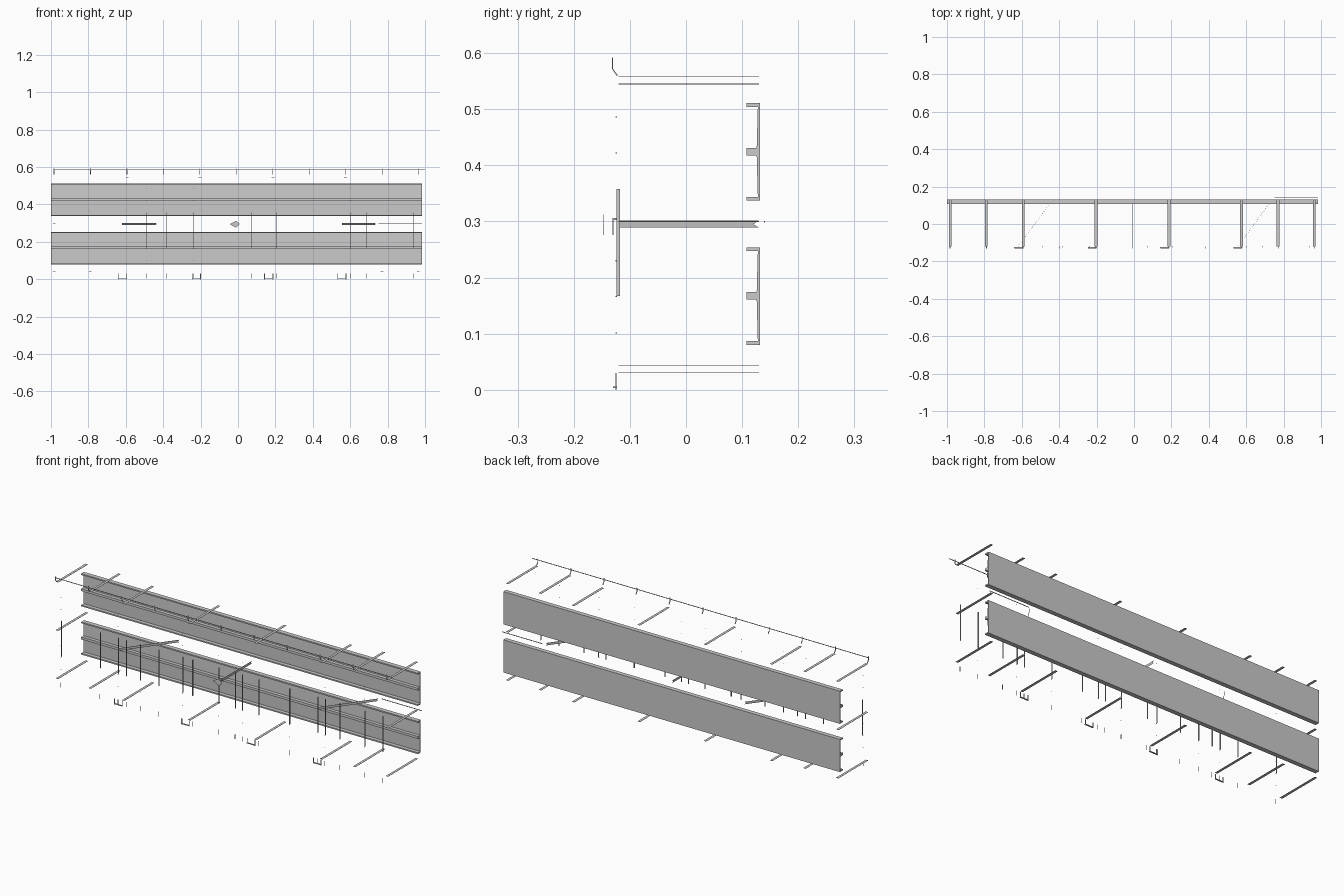
import bpy, bmesh
from mathutils import Vector


def make(name, bm):
    bmesh.ops.recalc_face_normals(bm, faces=bm.faces)
    me = bpy.data.meshes.new(name)
    bm.to_mesh(me)
    bm.free()
    ob = bpy.data.objects.new(name, me)
    bpy.context.collection.objects.link(ob)
    return ob


def prism(name, outline, direction):
    bm = bmesh.new()
    f = bm.faces.new([bm.verts.new(p) for p in outline])
    r = bmesh.ops.extrude_face_region(bm, geom=[f])
    moved = [v for v in r["geom"] if isinstance(v, bmesh.types.BMVert)]
    bmesh.ops.translate(bm, verts=moved, vec=Vector(direction))
    return make(name, bm)


def boxes(name, spans):
    # each span: x0, x1, y0, y1, z0, z1; all joined in one mesh
    bm = bmesh.new()
    for x0, x1, y0, y1, z0, z1 in spans:
        vs = bmesh.ops.create_cube(bm, size=1)["verts"]
        bmesh.ops.scale(bm, verts=vs, vec=(x1 - x0, y1 - y0, z1 - z0))
        bmesh.ops.translate(bm, verts=vs, vec=((x0 + x1) / 2, (y0 + y1) / 2, (z0 + z1) / 2))
    return make(name, bm)


T = 0.0005  # half thickness of sheet parts

# two long rails with top, middle and bottom lips
for name, z in (("lower_rail", 0.08), ("upper_rail", 0.337)):
    prof = [(0.132, 0), (0.132, 0.174), (0.108, 0.174), (0.108, 0.167),
            (0.128, 0.167), (0.126, 0.094), (0.108, 0.094), (0.108, 0.081),
            (0.126, 0.081), (0.128, 0.007), (0.108, 0.007), (0.108, 0)]
    prism(name, [(-1, y, z + h) for y, h in prof], (1.985, 0, 0))

# flat cross strips above and below the rails
cross_x = [-0.983, -0.79, -0.593, -0.203, 0.187, 0.575, 0.77, 0.963]
for name, z_end, z_mid in (("lower_cross_strip", 0.043, 0.031),
                           ("upper_cross_strip", 0.558, 0.545)):
    spans = []
    for x in cross_x:
        z = z_end if abs(x) > 0.7 else z_mid
        spans.append((x - 0.007, x + 0.007, -0.12, 0.13, z - T, z + T))
    boxes(name, spans)

# middle cross strips at the two ends
boxes("middle_cross_strip", [(x - 0.007, x + 0.007, -0.12, 0.13, 0.3 - T, 0.3 + T)
                             for x in (-0.983, 0.963)])

# upright middle webs: one straight, two diagonal, notched at the back
for name, xa, xb in (("centre_web", -0.01, -0.01), ("left_diagonal_web", -0.62, -0.435),
                     ("right_diagonal_web", 0.555, 0.737)):
    k = (xb - xa) / 0.25
    pts = [(-0.12, 0.289), (0.13, 0.289), (0.12, 0.295), (0.13, 0.302), (-0.12, 0.302)]
    prism(name, [(xa + k * (y + 0.12), y, z) for y, z in pts], (2 * T, 0, 0))

# front handle plate and its short stem
prism("handle_plate", [(-0.045, -0.148, 0.295), (-0.01, -0.148, 0.276),
                       (0.01, -0.148, 0.295), (-0.01, -0.148, 0.312)], (0, 2 * T, 0))
boxes("handle_stem", [(-0.012, -0.008, -0.131, -0.12, 0.303, 0.306),
                      (-0.012, -0.008, -0.131, -0.129, 0.276, 0.306)])

# thin rear bar between the rails
boxes("rear_bar", [(0.75, 0.985, 0.139, 0.141, 0.298, 0.301)])

# upright slats
slat_x = [-0.957, -0.727, -0.62, -0.572, -0.49, -0.38, -0.24, -0.182, -0.027,
          0.07, 0.112, 0.208, 0.39, 0.556, 0.6, 0.685, 0.834, 0.94]
boxes("slats", [(x - 2 * T, x + 2 * T, -0.124, -0.118, 0.167, 0.358) for x in slat_x])

# small pins at the foot and studs in rows
boxes("foot_pins", [(x - 2 * T, x + 2 * T, -0.126, -0.124, 0.004, 0.03) for x in slat_x])
boxes("studs", [(x - 0.001, x + 0.001, -0.126, -0.123, z - 0.001, z + 0.001)
                for x in slat_x[::2] for z in (0.101, 0.166, 0.23, 0.422, 0.486)])

# U-shaped hooks along the bottom
spans = []
for x in (-0.595, -0.2, 0.187, 0.578):
    spans.append((x - 0.045, x, -0.13, -0.123, 0.003, 0.006))
    for px in (x - 0.045, x):
        spans.append((px - 0.002, px + 0.002, -0.126, -0.124, 0.0, 0.03))
boxes("bottom_hooks", spans)

# top wire on small leaning posts
boxes("top_wire", [(-0.985, 1.0, -0.132, -0.130, 0.583, 0.586)])
for i in range(11):
    x = -0.984 + 0.195 * i
    prism("wire_post", [(x - 0.002, -0.121, 0.56), (x - 0.002, -0.124, 0.56),
                        (x - 0.002, -0.132, 0.572), (x - 0.002, -0.132, 0.592),
                        (x - 0.002, -0.13, 0.592), (x - 0.002, -0.13, 0.572)], (0.004, 0, 0))
